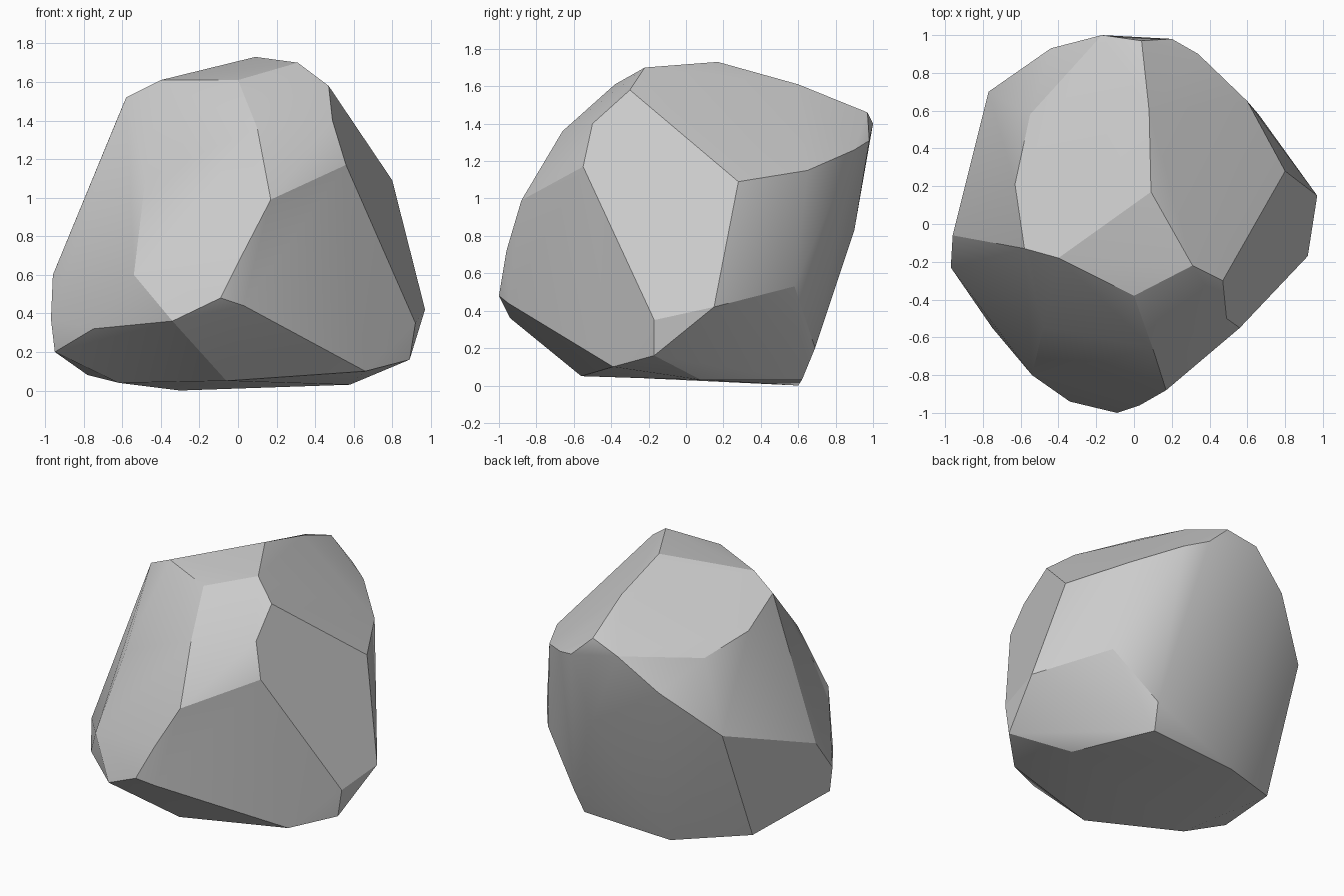
import bpy, bmesh, math

# Key corners of the boulder, grouped by height
crown = [(.31, -.22, 1.70), (.47, -.30, 1.58), (-.40, -.18, 1.61), (-.58, -.13, 1.52),
         (0, -.38, 1.61), (.09, .17, 1.73), (.08, .60, 1.61), (.04, .97, 1.46),
         (-.63, .21, 1.40), (-.55, .58, 1.33), (-.17, 1.0, 1.40)]
shoulder = [(.56, -.55, 1.17), (.49, -.50, 1.40), (.10, -.66, 1.36), (.17, -.88, .99),
            (-.48, -.55, 1.10), (.80, .28, 1.09), (.60, .65, 1.15), (.34, .90, 1.26),
            (.20, .98, 1.31), (-.44, .93, 1.19), (-.77, .70, .89), (.10, .90, .83)]
girdle = [(.03, -.96, .72), (-.09, -1.0, .48), (.03, -.95, .44), (.34, -.70, .34),
          (.92, -.17, .35), (.97, .15, .42), (.73, .48, .49), (.66, .58, .53),
          (-.34, -.94, .36), (-.54, -.80, .60), (-.75, -.55, .32), (-.97, -.23, .37),
          (-.96, -.06, .60), (-.86, .24, .58), (-.80, .50, .54)]
base = [(.66, -.39, .10), (.89, -.17, .16), (.38, .69, .20), (.35, .62, .03),
        (.58, .08, .03), (-.95, -.23, .20), (-.78, .38, .08), (-.06, -.56, .05),
        (-.30, .60, 0), (-.62, -.25, .04)]

# Wrap the corners in a faceted shell and merge nearly flat facets
bm = bmesh.new()
for co in crown + shoulder + girdle + base:
    bm.verts.new(co)
bmesh.ops.convex_hull(bm, input=bm.verts[:])
loose = [v for v in bm.verts if not v.link_faces]
bmesh.ops.delete(bm, geom=loose, context='VERTS')
bmesh.ops.dissolve_limit(bm, angle_limit=math.radians(4), verts=bm.verts[:], edges=bm.edges[:])
bmesh.ops.recalc_face_normals(bm, faces=bm.faces[:])

mesh = bpy.data.meshes.new("boulder")
bm.to_mesh(mesh)
bm.free()
boulder = bpy.data.objects.new("boulder", mesh)
bpy.context.collection.objects.link(boulder)

# Soft shading across shallow creases, crisp facet edges elsewhere
bpy.context.view_layer.objects.active = boulder
boulder.select_set(True)
bpy.ops.object.shade_smooth_by_angle(angle=math.radians(22))
